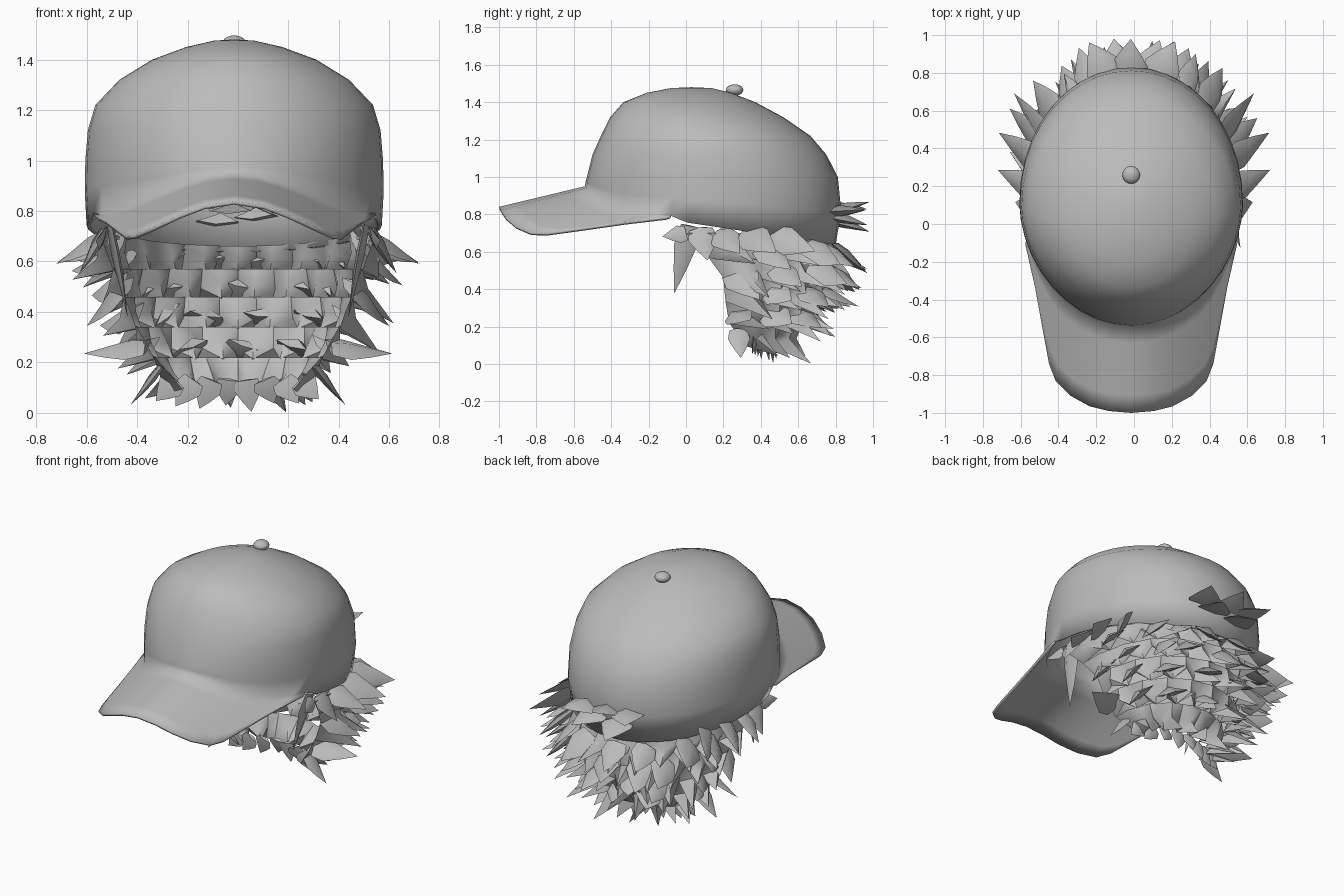
import bpy, bmesh, math, random
from mathutils import Vector

random.seed(7)
old = bpy.data.objects.get("Cube")
if old:
    bpy.data.objects.remove(old)

grey = bpy.data.materials.new("plain grey")
grey.use_nodes = True
grey.diffuse_color = (0.5, 0.5, 0.5, 1)
grey.node_tree.nodes["Principled BSDF"].inputs["Base Color"].default_value = (0.5, 0.5, 0.5, 1)

CX = -0.015  # centre line of the cap


def finish(name, bm, angle=40, thick=0):
    bmesh.ops.recalc_face_normals(bm, faces=bm.faces)
    mesh = bpy.data.meshes.new(name)
    bm.to_mesh(mesh)
    bm.free()
    ob = bpy.data.objects.new(name, mesh)
    bpy.context.collection.objects.link(ob)
    mesh.materials.append(grey)
    bpy.ops.object.select_all(action='DESELECT')
    ob.select_set(True)
    bpy.context.view_layer.objects.active = ob
    bpy.ops.object.shade_smooth_by_angle(angle=math.radians(angle))
    if thick:
        mod = ob.modifiers.new("thickness", 'SOLIDIFY')
        mod.thickness = thick
        mod.offset = -1


def bridge(bm, rows, closed=False):
    for a, b in zip(rows, rows[1:]):
        n = len(a)
        for i in range(n if closed else n - 1):
            j = (i + 1) % n
            bm.faces.new((a[i], a[j], b[j], b[i]))


def brim_z(x, y):
    arch = 0.95 - 0.15 * (y + 0.8)
    return 1.08 + 0.24 * y - arch * (math.hypot(x - CX, 0.33) - 0.33)


def rim_z(x, y):
    return brim_z(x, y) if y < -0.07 else 0.757 - 0.15 * y


def crown_point(front, back, half, a):
    """Point on a crown ring; angle zero is the front, slightly pointed."""
    mid = front + (back - front) * 0.47
    c, s = math.cos(a), math.sin(a)
    depth = mid - front if c > 0 else back - mid
    p = 1.1 if c > 0 else 0.97
    return CX + half * s, mid - depth * math.copysign(abs(c) ** p, c)


# Crown: rings from the sloping rim up to the flat top
SIDES = 40
levels = [(-0.53, 0.812, 0.59, 1.0), (-0.50, 0.75, 0.58, 1.12), (-0.455, 0.665, 0.55, 1.22),
          (-0.405, 0.52, 0.455, 1.32), (-0.335, 0.37, 0.325, 1.40), (-0.21, 0.24, 0.19, 1.45),
          (-0.08, 0.14, 0.08, 1.475)]
bm = bmesh.new()
angles = [2 * math.pi * i / SIDES for i in range(SIDES)]
rim = [crown_point(-0.54, 0.80, 0.585, a) for a in angles]
rows = [[bm.verts.new((x, y, rim_z(x, y))) for x, y in rim]]
mid_row = []
for a, (x, y) in zip(angles, rim):
    mx, my = crown_point(-0.537, 0.83, 0.592, a)
    mid_row.append(bm.verts.new((mx, my, (rim_z(x, y) + 1.0) / 2)))
rows.append(mid_row)
for front, back, half, z in levels:
    ring = [crown_point(front, back, half, a) for a in angles]
    rows.append([bm.verts.new((x, y, z)) for x, y in ring])
bridge(bm, rows, closed=True)
top = bm.verts.new((CX, 0.03, 1.48))
for i in range(SIDES):
    bm.faces.new((rows[-1][i], rows[-1][(i + 1) % SIDES], top))

# Brim: arched sheet growing from the front of the rim to a rounded outline
outline = [(0, -1), (0.12, -0.99), (0.22, -0.965), (0.32, -0.91), (0.40, -0.83), (0.435, -0.74),
           (0.47, -0.55), (0.51, -0.33), (0.56, -0.11)]
outline = [(-x, y) for x, y in outline[:0:-1]] + outline
brim_rows = [[rows[0][(i - 8) % SIDES] for i in range(len(outline))]]
for k in range(1, 6):
    t = k / 5
    row = []
    for start, (ox, oy) in zip(brim_rows[0], outline):
        x = start.co.x + (ox + CX - start.co.x) * t
        y = start.co.y + (oy - start.co.y) * t
        row.append(bm.verts.new((x, y, brim_z(x, y))))
    brim_rows.append(row)
bridge(bm, brim_rows)
finish("cap", bm, 75, 0.015)

# Button on the top
bm = bmesh.new()
bmesh.ops.create_uvsphere(bm, u_segments=16, v_segments=10, radius=0.047)
for v in bm.verts:
    v.co = Vector((v.co.x + CX, v.co.y + 0.26, v.co.z * 0.65 + 1.465))
finish("cap_button", bm, 60)

# Hair: overlapping layers, each a sheet whose lower edge ends in swept points
# each row: height, front edge, back, half width
hair_rows = [(0.70, 0.0, 0.77, 0.545), (0.57, 0.12, 0.78, 0.49), (0.46, 0.2, 0.76, 0.45),
             (0.34, 0.21, 0.71, 0.40), (0.22, 0.23, 0.62, 0.33), (0.1, 0.32, 0.50, 0.22)]


def hair_point(row, u):
    """u runs -1 to 1 from the right front edge round the back to the left."""
    z, front, back, half = row
    a = u * math.pi / 2
    y = front + (back - front) * max(math.cos(a), 0) ** 0.8
    return Vector((half * math.sin(a), y, min(z, rim_z(0, y) + 0.02)))


def hair_layer(bm, upper, lower, teeth):
    rows = [[], [], []]
    for i in range(2 * teeth + 1):
        u = i / teeth - 1
        out = Vector((math.sin(u * 1.57), 0.8 * math.cos(u * 1.57) + 0.15, 0)).normalized()
        a, b = hair_point(upper, u), hair_point(lower, u)
        if i % 2:  # raised ridge ending in a tip
            sweep = Vector((random.uniform(-0.05, 0.05), 0.1 * abs(u), -random.uniform(0.03, 0.11)))
            points = a + out * 0.01, a.lerp(b, 0.7) + out * 0.06, b + out * random.uniform(0.1, 0.19) + sweep
        else:      # valley between two locks
            points = a, a.lerp(b, 0.5), a.lerp(b, 1.05) + out * 0.005
        for row, p in zip(rows, points):
            row.append(bm.verts.new(p))
    bridge(bm, rows)


bm = bmesh.new()
for k in range(5):
    hair_layer(bm, hair_rows[k], hair_rows[k + 1], 12 - k)
bmesh.ops.triangulate(bm, faces=bm.faces)
finish("back_hair", bm, 50)


def lock(bm, base, aim, normal, length, width, bend=(0, 0, 0)):
    """Broad, flattened lock of hair that curls to a point."""
    aim = Vector(aim).normalized()
    side = aim.cross(Vector(normal)).normalized()
    up = side.cross(aim)
    if up.dot(Vector(normal)) < 0:
        up = -up
    bend = Vector(bend)
    rings = []
    for t, w in ((0, 0.8), (0.3, 1), (0.65, 0.55)):
        c = Vector(base) + aim * length * t + bend * t * t
        rings.append([bm.verts.new(c + side * sx * width * w + up * sy * width * w)
                      for sx, sy in ((1, 0), (0.15, 0.42), (-1, 0), (-0.1, -0.15))])
    bridge(bm, rings, closed=True)
    tip = bm.verts.new(Vector(base) + aim * length + bend)
    last = rings[-1]
    for i in range(4):
        bm.faces.new((last[i], last[(i + 1) % 4], tip))
    bm.faces.new(rings[0])


# Long loose locks over the layers, swept backward
bm = bmesh.new()
for k, row in enumerate(hair_rows[1:5]):
    count = 8 - k
    for i in range(count):
        u = (i + 0.5 + random.uniform(-0.2, 0.2)) / count * 1.8 - 0.9
        out = Vector((math.sin(u * 1.57), 0.7 * math.cos(u * 1.57) + 0.2, 0)).normalized()
        aim = out * 0.7 + Vector((random.uniform(-0.3, 0.3), 0.7 * abs(u), -random.uniform(0.4, 0.8)))
        lock(bm, hair_point(row, u) + out * 0.03 + Vector((0, 0, 0.05)), aim, out,
             random.uniform(0.2, 0.27) - 0.02 * k, random.uniform(0.07, 0.1), (0, 0, 0.03))
# Short fringe hanging along the nape
for i in range(8):
    x = (i - 3.5) * 0.07
    lock(bm, (x, 0.46 - abs(x) * 0.4, 0.13), (x * 0.8, random.uniform(-0.03, 0.08), -0.2), (0, 1, 0),
         random.uniform(0.1, 0.13), 0.055)
finish("loose_hair", bm, 50)

# Side hair: mirrored locks in front of and around the ears
bm = bmesh.new()
side_locks = [((0.50, 0.02, 0.74), (-0.2, -0.2, -0.9), 0.39, 0.06),
              ((0.53, 0.0, 0.70), (0.1, -0.9, -0.2), 0.13, 0.05),
              ((0.52, 0.08, 0.72), (0.25, 0.1, -0.5), 0.2, 0.08),
              ((0.52, 0.18, 0.70), (0.6, 0.35, -0.4), 0.24, 0.08),
              ((0.50, 0.32, 0.70), (0.6, 0.5, -0.35), 0.28, 0.09),
              ((0.46, 0.45, 0.68), (0.45, 0.7, -0.25), 0.30, 0.09),
              ((0.43, 0.26, 0.50), (0.45, 0.4, -0.5), 0.26, 0.1),
              ((0.36, 0.26, 0.26), (0.8, 0.3, -0.12), 0.25, 0.08),
              ((0.30, 0.28, 0.18), (0.4, 0.05, -0.6), 0.19, 0.06)]
for s in (-1, 1):
    for (x, y, z), (dx, dy, dz), length, width in side_locks:
        lock(bm, (x * s, y, z), (dx * s, dy, dz), (s, 0.1, 0.3), length, width, (0.02 * s, 0, 0.01))
finish("side_hair", bm, 50)

# Tuft poking out above the rear rim
bm = bmesh.new()
for x, z, dx, dz in ((-0.13, 0.82, -0.45, 0.05), (-0.03, 0.8, 0.05, 0.25), (0.06, 0.78, 0.3, -0.15),
                     (-0.08, 0.76, -0.1, -0.2), (0.12, 0.8, 0.4, 0.1)):
    lock(bm, (x, 0.77, z), (dx, 0.8, dz), (0, 0.2, 1), 0.22, 0.1)
finish("rear_tuft", bm, 50)
